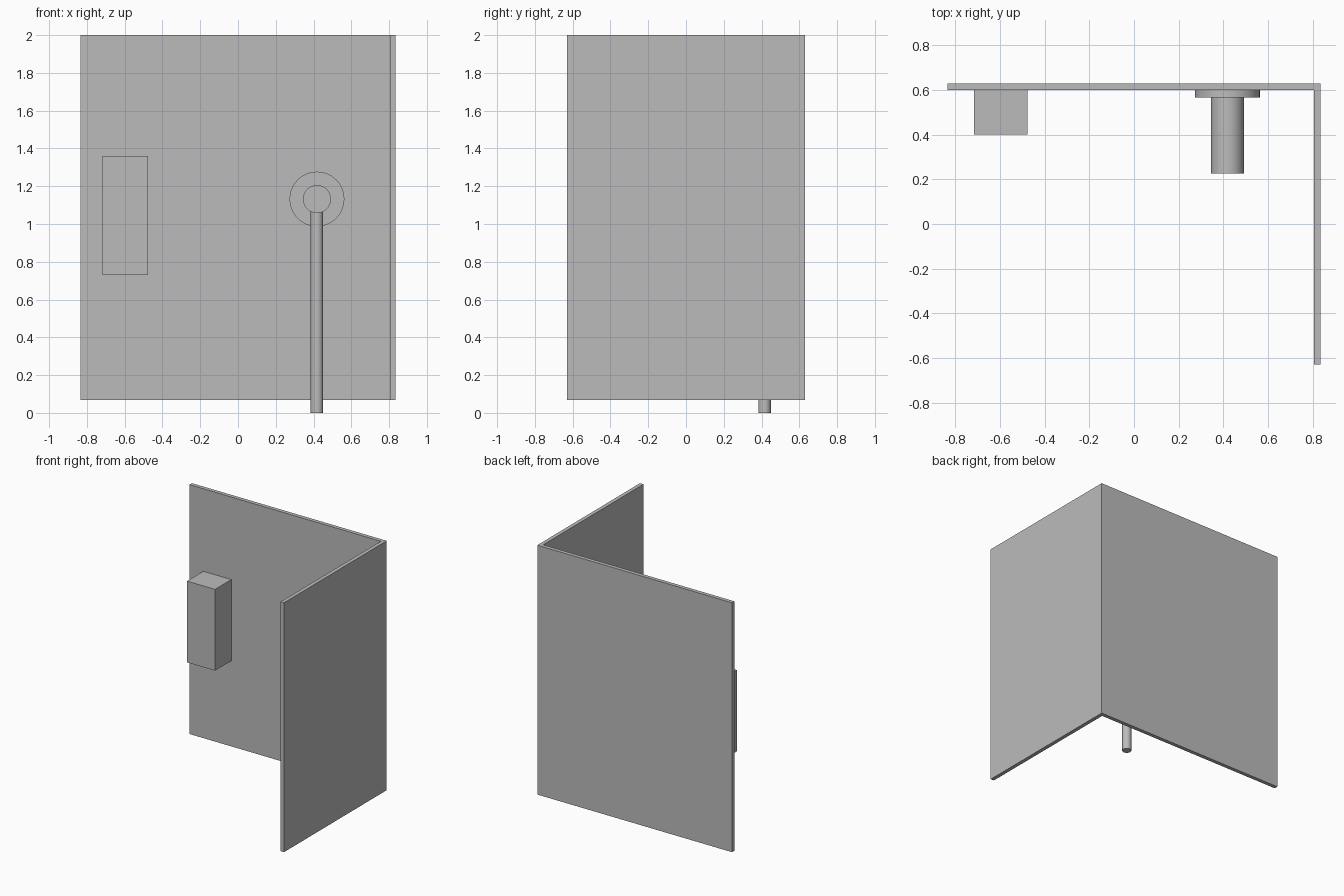
import bpy, bmesh, math
from mathutils import Vector

if "Cube" in bpy.data.objects:
    bpy.data.objects.remove(bpy.data.objects["Cube"], do_unlink=True)

grey = bpy.data.materials.new("plain grey")
grey.use_nodes = True
grey.diffuse_color = (0.5, 0.5, 0.5, 1)
grey.node_tree.nodes["Principled BSDF"].inputs["Base Color"].default_value = (0.5, 0.5, 0.5, 1)


def prism(name, outline, z0, z1):
    """Extrude a plan outline upward."""
    bm = bmesh.new()
    base = bm.faces.new([bm.verts.new((x, y, z0)) for x, y in outline])
    grown = bmesh.ops.extrude_face_region(bm, geom=[base])["geom"]
    top = [v for v in grown if isinstance(v, bmesh.types.BMVert)]
    bmesh.ops.translate(bm, verts=top, vec=(0, 0, z1 - z0))
    bmesh.ops.recalc_face_normals(bm, faces=bm.faces)
    mesh = bpy.data.meshes.new(name)
    bm.to_mesh(mesh)
    bm.free()
    mesh.materials.append(grey)
    obj = bpy.data.objects.new(name, mesh)
    bpy.context.collection.objects.link(obj)
    return obj


def cylinder(name, start, end, radius):
    """Smooth cylinder between two points."""
    a, b = Vector(start), Vector(end)
    bpy.ops.mesh.primitive_cylinder_add(vertices=48, radius=radius, depth=(b - a).length,
                                        location=(a + b) / 2)
    obj = bpy.context.object
    obj.name = name
    obj.rotation_euler = (b - a).to_track_quat("Z", "Y").to_euler()
    obj.data.materials.append(grey)
    bpy.ops.object.shade_smooth_by_angle(angle=math.radians(35))
    return obj


# Corner walls: one L-shaped panel
W, D, T = 0.835, 0.629, 0.03
prism("corner_walls",
      [(-W, D), (-W, D - T), (W - T, D - T), (W - T, -D), (W, -D), (W, D)], 0.067, 2.0)

# Box mounted on the back wall
prism("wall_box", [(-0.717, 0.4), (-0.477, 0.4), (-0.477, D - T), (-0.717, D - T)], 0.73, 1.36)

# Flange, horizontal stub and drop pipe
X, Z = 0.418, 1.132
cylinder("wall_flange", (X, D - T, Z), (X, 0.565, Z), 0.145)
cylinder("horizontal_stub", (X, 0.565, Z), (X, 0.225, Z), 0.074)
cylinder("drop_pipe", (X, 0.416, 0), (X, 0.416, Z), 0.033)
